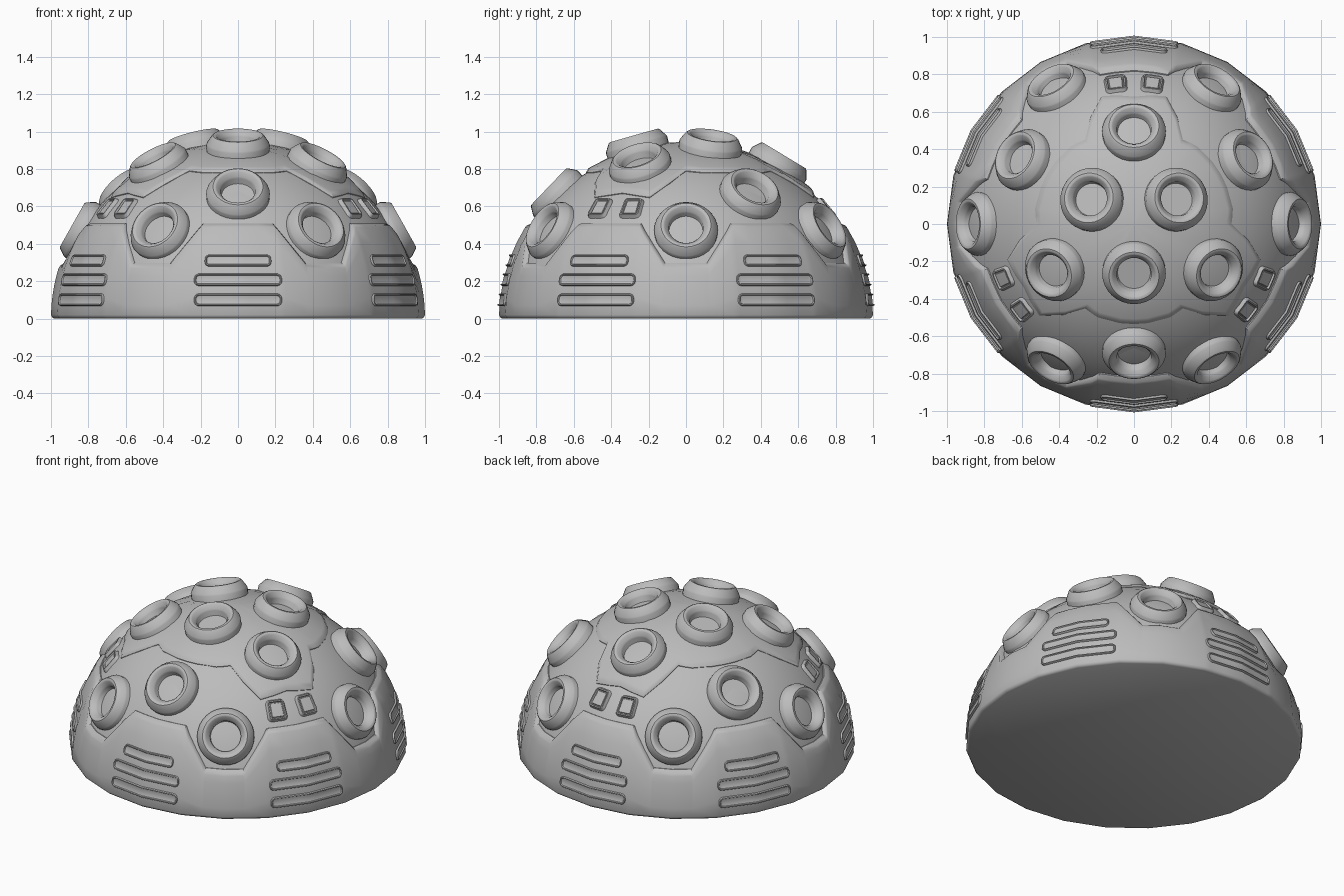
import bpy, bmesh
from math import sin, cos, radians, degrees, acos, pi
from mathutils import Vector, Matrix

if "Cube" in bpy.data.objects:
    bpy.data.objects.remove(bpy.data.objects["Cube"], do_unlink=True)

grey = bpy.data.materials.new("plain grey")
grey.use_nodes = True
grey.diffuse_color = (0.5, 0.5, 0.5, 1)
grey.node_tree.nodes["Principled BSDF"].inputs["Base Color"].default_value = (0.5, 0.5, 0.5, 1)
parts = []


def loft(name, loops, cap_first=None, cap_last=False):
    """Skin a list of closed loops; cap_first is 'ngon' or 'strip'."""
    bm = bmesh.new()
    rows = [[bm.verts.new(p) for p in loop] for loop in loops]
    n = len(rows[0])
    for a, b in zip(rows, rows[1:]):
        for i in range(n):
            j = (i + 1) % n
            bm.faces.new((a[i], b[i], b[j], a[j]))
    f = rows[0]
    if cap_first == "ngon":
        bm.faces.new(f)
    elif cap_first == "strip":
        for i in range(n // 2 - 1):
            bm.faces.new((f[i], f[i + 1], f[n - 2 - i], f[n - 1 - i]))
    if cap_last:
        bm.faces.new(rows[-1][::-1])
    mesh = bpy.data.meshes.new(name)
    bm.to_mesh(mesh)
    bm.free()
    mesh.materials.append(grey)
    obj = bpy.data.objects.new(name, mesh)
    bpy.context.collection.objects.link(obj)
    parts.append(obj)
    return obj


def surf(az, phi, lift=0.0):
    """Point on the dome: azimuth and polar angle in degrees; 24-sided near the rim."""
    s = sin(radians(phi))
    r = 0.93 + 0.045 * s * s + lift
    blend = min(max((phi - 50) / 20, 0), 1)
    facet = cos(radians(7.5)) / cos(radians(az % 15 - 7.5))
    f = 1 + (facet - 1) * blend
    a = radians(az)
    return Vector((r * s * f * cos(a), r * s * f * sin(a), r * cos(radians(phi))))


def interp(x, pts):
    for (x0, y0), (x1, y1) in zip(pts, pts[1:]):
        if x <= x1:
            return y0 + (y1 - y0) * (x - x0) / (x1 - x0)
    return pts[-1][1]


# Core dome
cols = [i * 7.5 for i in range(48)]
loft("dome_core", [[surf(a, p) for a in cols] for p in [1] + list(range(6, 85, 6))], "ngon")

# Raised lower skirt with six trapezoid tabs
cols = [60 * k + c for k in range(6) for c in (0, 7, 7.5, 15, 17, 22.5, 30, 37.5, 43, 45, 52.5, 53)]


def skirt_edge(a):
    return interp(abs((a + 30) % 60 - 30), [(0, 74), (7, 74), (17, 60), (30, 60)])


rows = [[surf(a, skirt_edge(a) - d, h) for a in cols]
        for d, h in ((2.0, -0.01), (1.8, 0.004), (0.5, 0.021), (-0.4, 0.025))]
for t in (0.2, 0.4, 0.6, 0.8, 1):
    rows.append([surf(a, skirt_edge(a) * (1 - t) + 88.9 * t, 0.025) for a in cols])
rows.append([surf(a, 89.6, 0.019) for a in cols])
rows.append([surf(a, 90, 0.008) for a in cols])
loft("lower_skirt", rows, cap_last=True)

# Raised three-cornered crown plate
half = (0, 8, 21, 25, 30, 38, 46, 53, 60)
offsets = [-c for c in half[-2:0:-1]] + list(half)
cols = [120 * k - 90 + c for k in range(3) for c in offsets]


def crown_edge(a):
    d = abs((a + 150) % 120 - 60)
    return interp(d, [(0, 33), (21, 33), (30, 32), (46, 46), (60, 44)])


rows = [[surf(a, crown_edge(a) * t, 0.015) for a in cols] for t in (0.03, 0.2, 0.4, 0.6, 0.8, 0.97)]
rows += [[surf(a, crown_edge(a) + d, h) for a in cols] for d, h in ((0, 0.014), (1.4, 0.003), (1.6, -0.01))]
loft("crown_plate", rows, "ngon")

# Round ports: a bevelled collar around a sunken floor
PORT = [(0.03, 0.95), (0.088, 0.95), (0.09, 0.953), (0.092, 0.985), (0.098, 0.994), (0.115, 1.014),
        (0.122, 1.018), (0.134, 1.018), (0.142, 1.012), (0.166, 0.975), (0.17, 0.966), (0.168, 0.9)]


def port(name, az, phi):
    turn = Matrix.Rotation(radians(az), 3, 'Z') @ Matrix.Rotation(radians(phi), 3, 'Y')
    ring = [2 * pi * i / 32 for i in range(32)]
    loft(name, [[turn @ Vector((r * cos(t), r * sin(t), z)) for t in ring] for r, z in PORT], "ngon")


for k in range(3):
    port(f"crown_inner_port_{k + 1}", 120 * k - 90, 15.9)
    port(f"crown_corner_port_{k + 1}", 120 * k + 90, 31)
    port(f"shoulder_port_{k + 1}", 120 * k - 90, 46.2)
for k in range(6):
    port(f"side_port_{k + 1}", 60 * k, 60.6)


def rounded(w, h, r, mids=8):
    """Rounded rectangle outline, counter-clockwise, mirrored top to bottom."""
    top = [(w - r + r * cos(t), h - r + r * sin(t)) for t in (i * pi / 8 for i in range(5))]
    top += [((w - r) * (1 - 2 * i / mids), h) for i in range(1, mids)]
    top += [(-x, y) for x, y in top[4::-1]]
    return top + [(x, -y) for x, y in reversed(top)]


def frame(name, az, phi, w, h, r, steps, base):
    """Inset relief on the dome; steps list (inset, height) from centre outwards."""
    k = sin(radians(phi))
    loops = []
    for d, lift in steps:
        pts = rounded(w - d, h - d, max(r - d, 0.004))
        loops.append([surf(az + degrees(u / k), phi - degrees(v), base + lift) for u, v in pts])
    loft(name, loops, "strip")


# Vent slots, three on each skirt tab
SLOT = [(0.013, 0.002), (0.011, 0.003), (0.008, 0.01), (0.003, 0.01), (0, 0.005), (-0.001, -0.005)]
for k in range(6):
    for j, (z, w) in enumerate(((0.31, 0.18), (0.207, 0.237), (0.1, 0.237))):
        frame(f"vent_slot_{k + 1}_{j + 1}", 60 * k + 30, degrees(acos(z / 0.995)), w, 0.033, 0.026, SLOT, 0.025)

# Paired small hatches below each crown corner
HATCH = [(0.032, 0.012), (0.029, 0.012), (0.026, 0.006), (0.022, 0.006), (0.019, 0.018),
         (0.012, 0.018), (0.005, 0.004), (0, -0.004)]
for k in range(3):
    for side in (-1, 1):
        frame(f"hatch_{k + 1}_{'left' if side > 0 else 'right'}", 120 * k + 90 + side * 7.4,
              52, 0.064, 0.072, 0.03, HATCH, 0)

# Smooth shading with crisp edges
bpy.ops.object.select_all(action='DESELECT')
for obj in parts:
    obj.select_set(True)
bpy.context.view_layer.objects.active = parts[0]
bpy.ops.object.shade_smooth_by_angle(angle=radians(35))
